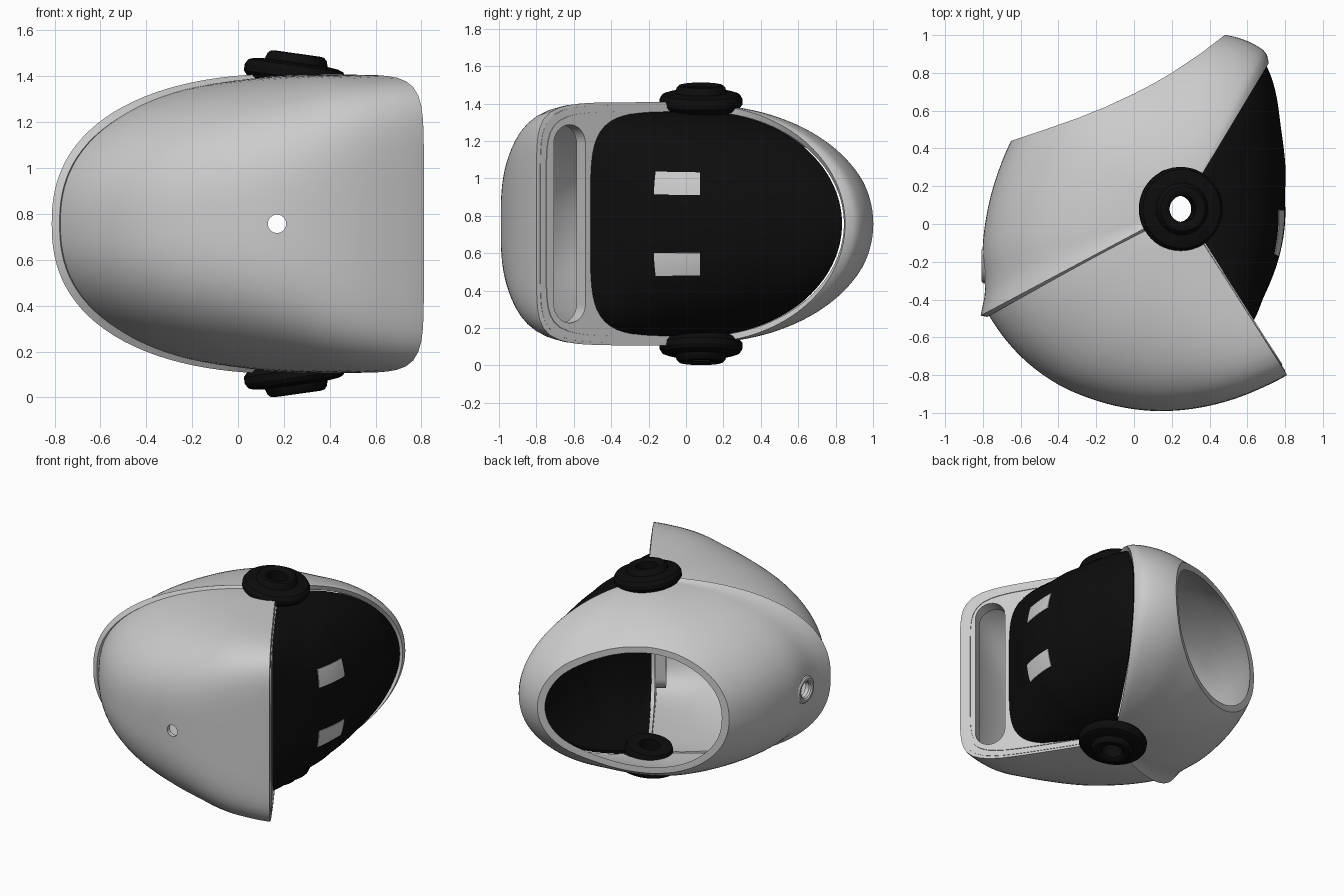
import bpy, bmesh, math
from math import radians, cos, sin
from mathutils import Matrix, Vector

if "Cube" in bpy.data.objects:
    bpy.data.objects.remove(bpy.data.objects["Cube"])

# The helmet is a fan of sections around a sideways hinge axis (parallel to z)
CX, CY, CZ = 0.25, 0.08, 0.757


def smooth(keys, t):
    """Hermite interpolation through (t, value) keys."""
    n = len(keys)
    t = min(max(t, keys[0][0]), keys[-1][0])
    i = max(k for k in range(n - 1) if keys[k][0] <= t)

    def slope(k):
        a, b = keys[max(k - 1, 0)], keys[min(k + 1, n - 1)]
        return (b[1] - a[1]) / (b[0] - a[0])
    (t0, v0), (t1, v1) = keys[i], keys[i + 1]
    h = t1 - t0
    s = (t - t0) / h
    return ((2*s**3 - 3*s**2 + 1) * v0 + (s**3 - 2*s**2 + s) * h * slope(i)
            + (3*s**2 - 2*s**3) * v1 + (s**3 - s**2) * h * slope(i + 1))


def section(R, H, n, psi):
    """Point (r, z) on a superellipse section, psi in degrees."""
    c, s = cos(radians(psi)), sin(radians(psi))
    k = (abs(c)**n + abs(s)**n) ** (-1 / n)
    return R * k * c, H * k * s


def finish(ob, mat=None, angle=35):
    bpy.ops.object.select_all(action='DESELECT')
    ob.select_set(True)
    bpy.context.view_layer.objects.active = ob
    bpy.ops.object.convert(target='MESH')
    bpy.ops.object.shade_smooth_by_angle(angle=radians(angle))
    if mat:
        ob.data.materials.clear()
        ob.data.materials.append(mat)


def mesh_object(name, verts, faces):
    me = bpy.data.meshes.new(name)
    me.from_pydata(verts, [], faces)
    ob = bpy.data.objects.new(name, me)
    bpy.context.collection.objects.link(ob)
    return ob


def fan(name, a0, a1, radius, height, power, thick, psi=(-84, 84), na=48, npsi=56):
    verts, faces = [], []
    for i in range(na + 1):
        a = a0 + (a1 - a0) * i / na
        R, H, n = smooth(radius, a), smooth(height, a), smooth(power, a)
        for j in range(npsi + 1):
            r, z = section(R, H, n, psi[0] + (psi[1] - psi[0]) * j / npsi)
            verts.append((CX + r * cos(radians(a)), CY + r * sin(radians(a)), CZ + z))
    w = npsi + 1
    for i in range(na):
        for j in range(npsi):
            k = i * w + j
            faces.append((k, k + w, k + w + 1, k + 1))
    ob = mesh_object(name, verts, faces)
    m = ob.modifiers.new('thickness', 'SOLIDIFY')
    m.thickness, m.offset = thick, -1
    return ob


def cut(ob, cutter):
    cutter.hide_render = True
    m = ob.modifiers.new('cut', 'BOOLEAN')
    m.operation, m.object, m.solver = 'DIFFERENCE', cutter, 'EXACT'


def cylinder(name, loc, radius, depth, rot):
    bpy.ops.mesh.primitive_cylinder_add(vertices=40, radius=radius, depth=depth,
                                        location=loc, rotation=rot)
    bpy.context.object.name = name
    return bpy.context.object


black = bpy.data.materials.new('black')
black.diffuse_color = (0.004, 0.004, 0.004, 1)
black.use_nodes = True
black.node_tree.nodes["Principled BSDF"].inputs["Base Color"].default_value = black.diffuse_color

# Lower shell: back of the head, jaw and chin, with a flared back edge
lower = fan('lower_shell', 59, 208,
            [(59, .90), (62, .945), (76, .95), (95, .90), (112, .905), (139, .95),
             (158, .97), (169, .99), (181.6, 1.03), (192, 1.075), (200, 1.107),
             (204, 1.14), (208, 1.203)],
            [(59, .635), (120, .64), (198, .64), (204, .645), (208, .655)],
            [(59, 2.0), (100, 2.0), (150, 2.15), (208, 2.35)], .035, na=80)

# Neck opening: curved prism cut
edge = [(-1.2, .26), (-.65, .44), (-.5, .49), (-.3, .56), (-.15, .62), (0, .69), (.1, .742),
        (.2, .80), (.35, .90), (.48, 1.0), (.6, 1.1), (.6, 1.6), (-1.2, 1.6)]
N = len(edge)
neck = mesh_object('neck_cutter', [(x, y, z) for z in (-.2, 1.8) for x, y in edge],
                   [tuple(reversed(range(N))), tuple(range(N, 2 * N))]
                   + [(i, (i + 1) % N, (i + 1) % N + N, i + N) for i in range(N)])
back_hole = cylinder('back_hole_cutter', (-.8, -.22, CZ), .055, .4, (0, math.pi / 2, 0))
cut(lower, neck)
cut(lower, back_hole)
finish(lower)

# Raised ring around the back hole
bpy.ops.mesh.primitive_torus_add(major_radius=.075, minor_radius=.022, major_segments=40,
                                 minor_segments=10, location=(-.787, -.22, CZ),
                                 rotation=(0, math.pi / 2, 0))
bpy.context.object.name = 'back_hole_ring'
finish(bpy.context.object)

# Upper cap: rounded at the back, squared off at the front
cap = fan('upper_cap', 207.5, 302.5,
          [(207.5, 1.165), (222.5, 1.154), (235, 1.135), (246, 1.11), (262, 1.08),
           (278, 1.053), (292.6, 1.04), (302.5, 1.043)],
          [(207.5, .635), (240, .645), (302.5, .65)],
          [(207.5, 2.3), (240, 2.6), (270, 3.6), (290, 6), (302.5, 8)], .03, na=56)
cap_hole = cylinder('cap_hole_cutter', (.17, -.98, CZ), .04, .4, (math.pi / 2, 0, 0))
cut(cap, cap_hole)
finish(cap)

for c in (neck, back_hole, cap_hole):
    bpy.data.objects.remove(c)

# Brow panel closing the front of the cap, with a long slot
ang = radians(302.5)
d = Vector((cos(ang), sin(ang), 0))
up = Vector((0, 0, 1))
nrm = d.cross(up)
if nrm.x < 0:
    nrm = -nrm


def flat(name, outlines, depth, offset, fill):
    cu = bpy.data.curves.new(name, 'CURVE')
    cu.dimensions, cu.fill_mode, cu.extrude = ('2D' if fill else '3D'), ('BOTH' if fill else 'FULL'), depth
    for pts in outlines:
        sp = cu.splines.new('POLY')
        sp.points.add(len(pts) - 1)
        for p, (x, y) in zip(sp.points, pts):
            p.co = (x, y, 0, 1)
        sp.use_cyclic_u = True
    ob = bpy.data.objects.new(name, cu)
    bpy.context.collection.objects.link(ob)
    m = Matrix((d, up, d.cross(up))).transposed().to_4x4()
    m.translation = Vector((CX, CY, CZ)) + nrm * offset
    ob.matrix_world = m
    finish(ob)


def arc(R, H, n, lim=80, steps=60):
    return [section(R, H, n, -lim + 2 * lim * i / steps) for i in range(steps + 1)]


def stadium(r0, r1, half):
    c, rad = (r0 + r1) / 2, (r1 - r0) / 2
    return [(c + rad * cos(math.pi * i / 16), s * (half - rad + rad * sin(math.pi * i / 16)))
            for s in (1, -1) for i in (range(17) if s > 0 else range(16, -1, -1))]


slot = stadium(.735, .935, .53)
flat('brow_panel', [arc(1.02, .635, 8) + arc(.68, .575, 5)[::-1], slot], .012, -.008, True)
flat('slot_wall', [slot], .04, -.045, False)
flat('brow_groove', [arc(.985, .60, 8) + arc(.97, .588, 8)[::-1]], .003, .006, True)

# Visor
v_rad = [(-57, .705), (-46, .635), (-26, .577), (-3, .552), (12, .563), (38.5, .676), (59, .88)]
v_hgt = [(-57, .60), (59, .60)]
v_pow = [(-57, 5), (-35, 3), (0, 2.4), (59, 2.0)]
visor = fan('visor', -57, 59, v_rad, v_hgt, v_pow, .02)
finish(visor, black)

# Two pale patches on the visor
p_rad = [(a, r + .004) for a, r in v_rad]
for name, s in (('visor_patch_upper', 1), ('visor_patch_lower', -1)):
    lo, hi = sorted((14.6 * s, 26 * s))
    finish(fan(name, -26, -.5, p_rad, [(-57, .604), (59, .604)], v_pow, .006, (lo, hi), 12, 6))

# Hinge discs: lathed stepped rings, tilted forward, mirrored on both sides
profile = [(.07, -.09), (.07, .085), (.08, .093), (.10, .1), (.118, .097), (.13, .085),
           (.138, .06), (.185, .055), (.208, .047), (.222, .025), (.222, -.005),
           (.20, -.03), (.16, -.05), (.15, -.09)]
S, P = 48, len(profile)
for name, s in (('hinge_upper', 1), ('hinge_lower', -1)):
    verts = [(r * cos(2 * math.pi * i / S), r * sin(2 * math.pi * i / S), s * z)
             for i in range(S) for r, z in profile]
    faces = [(i * P + j, (i + 1) % S * P + j, (i + 1) % S * P + (j + 1) % P, i * P + (j + 1) % P)
             for i in range(S) for j in range(P)]
    hinge = mesh_object(name, verts, faces)
    bm = bmesh.new()
    bm.from_mesh(hinge.data)
    bmesh.ops.recalc_face_normals(bm, faces=bm.faces)
    bm.to_mesh(hinge.data)
    bm.free()
    hinge.location = (.246, CY, CZ + s * .643)
    hinge.rotation_euler = (0, s * radians(8), 0)
    finish(hinge, black, 30)
